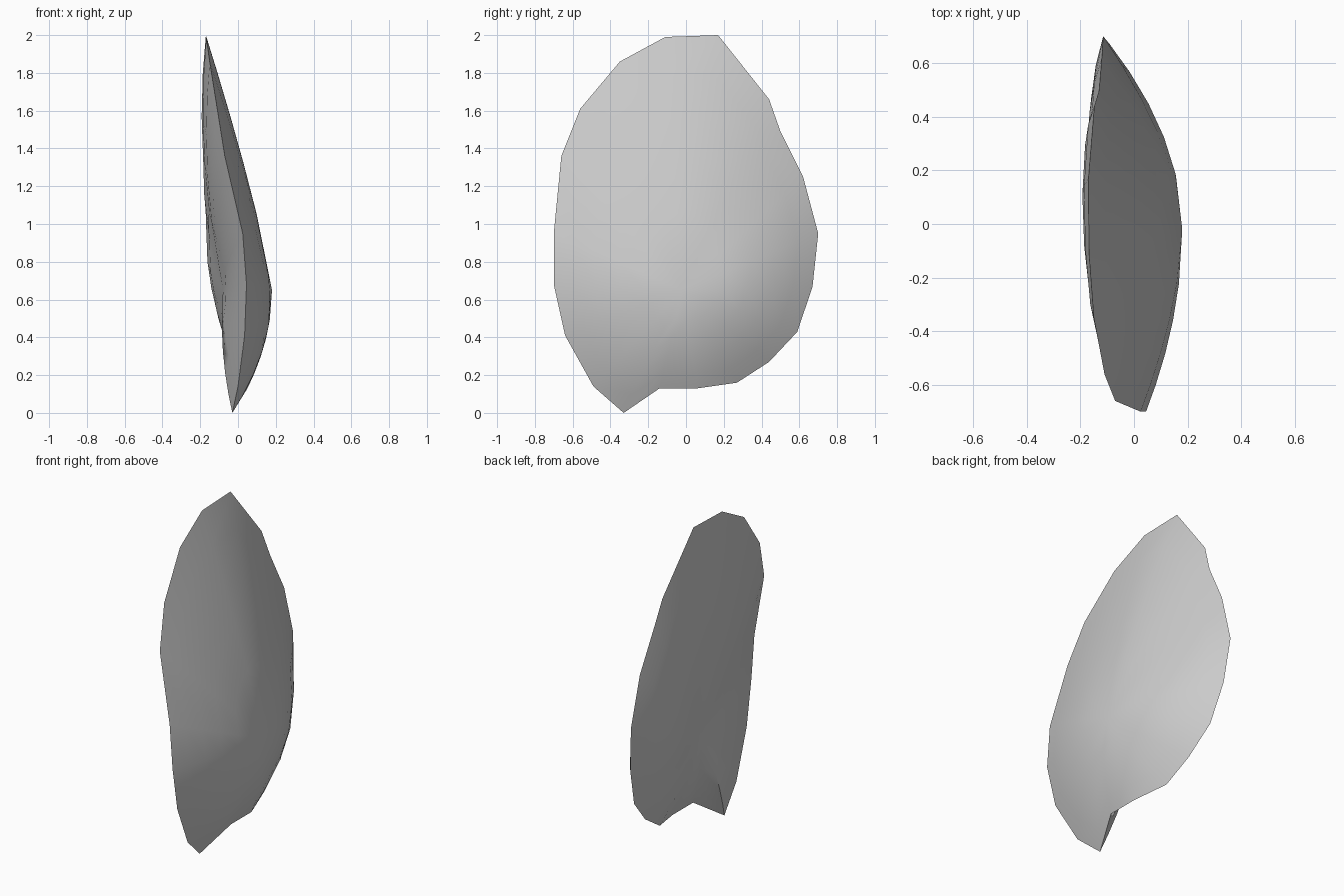
import bpy, bmesh, math

if "Cube" in bpy.data.objects:
    bpy.data.objects.remove(bpy.data.objects["Cube"])

# Rim of the lens-shaped shell: (y, z, x)
RIM = [(-0.11, 1.99, -0.168), (-0.35, 1.86, -0.15), (-0.56, 1.61, -0.11),
       (-0.66, 1.36, -0.07), (-0.70, 0.95, 0.025), (-0.70, 0.68, 0.045),
       (-0.64, 0.41, 0.035), (-0.49, 0.14, 0.0), (-0.33, 0.0, -0.03),
       (-0.14, 0.13, 0.05), (0.06, 0.13, 0.05), (0.27, 0.16, -0.01),
       (0.44, 0.27, -0.03), (0.59, 0.43, -0.06), (0.67, 0.67, -0.09),
       (0.70, 0.95, -0.115), (0.62, 1.25, -0.12), (0.50, 1.49, -0.13),
       (0.44, 1.66, -0.148), (0.17, 2.0, -0.17)]
CY, CZ = -0.02, 0.65
RINGS = (0.85, 0.68, 0.5, 0.3)


def domed(t, x, uy, uz):
    """Strongly bulged outer side, flatter towards the top."""
    w = t ** (2 - 0.8 * max(0, uz))
    return x * w + 0.18 * (1 - w)


def shallow(t, x, uy, uz):
    """Nearly flat inner side."""
    k = 0.025 + 0.03 * max(0, uy + uz)
    return x * t - 0.08 * (1 - t) - k * 4 * t * (1 - t)


bm = bmesh.new()
rim = [bm.verts.new((x, y, z)) for y, z, x in RIM]
n = len(rim)

# Each side is a set of rings shrinking from the shared rim to a centre point
for side in (domed, shallow):
    outer = rim
    for t in RINGS:
        ring = []
        for y, z, x in RIM:
            dy, dz = y - CY, z - CZ
            d = math.hypot(dy, dz)
            ring.append(bm.verts.new((side(t, x, dy / d, dz / d),
                                      CY + t * dy, CZ + t * dz)))
        for i in range(n):
            j = (i + 1) % n
            bm.faces.new((outer[i], outer[j], ring[j], ring[i]))
        outer = ring
    centre = bm.verts.new((side(0, 0, 0, 0), CY, CZ))
    for i in range(n):
        bm.faces.new((outer[i], outer[(i + 1) % n], centre))
bmesh.ops.recalc_face_normals(bm, faces=bm.faces[:])

mesh = bpy.data.meshes.new("curved_shell")
bm.to_mesh(mesh)
bm.free()
shell = bpy.data.objects.new("curved_shell", mesh)
bpy.context.collection.objects.link(shell)

grey = bpy.data.materials.new("light_grey")
grey.diffuse_color = (0.6, 0.6, 0.6, 1)
grey.use_nodes = True
grey.node_tree.nodes["Principled BSDF"].inputs["Base Color"].default_value = grey.diffuse_color
mesh.materials.append(grey)

# Smooth sides with a crisp rim
bpy.context.view_layer.objects.active = shell
shell.select_set(True)
bpy.ops.object.shade_smooth_by_angle(angle=math.radians(50))
